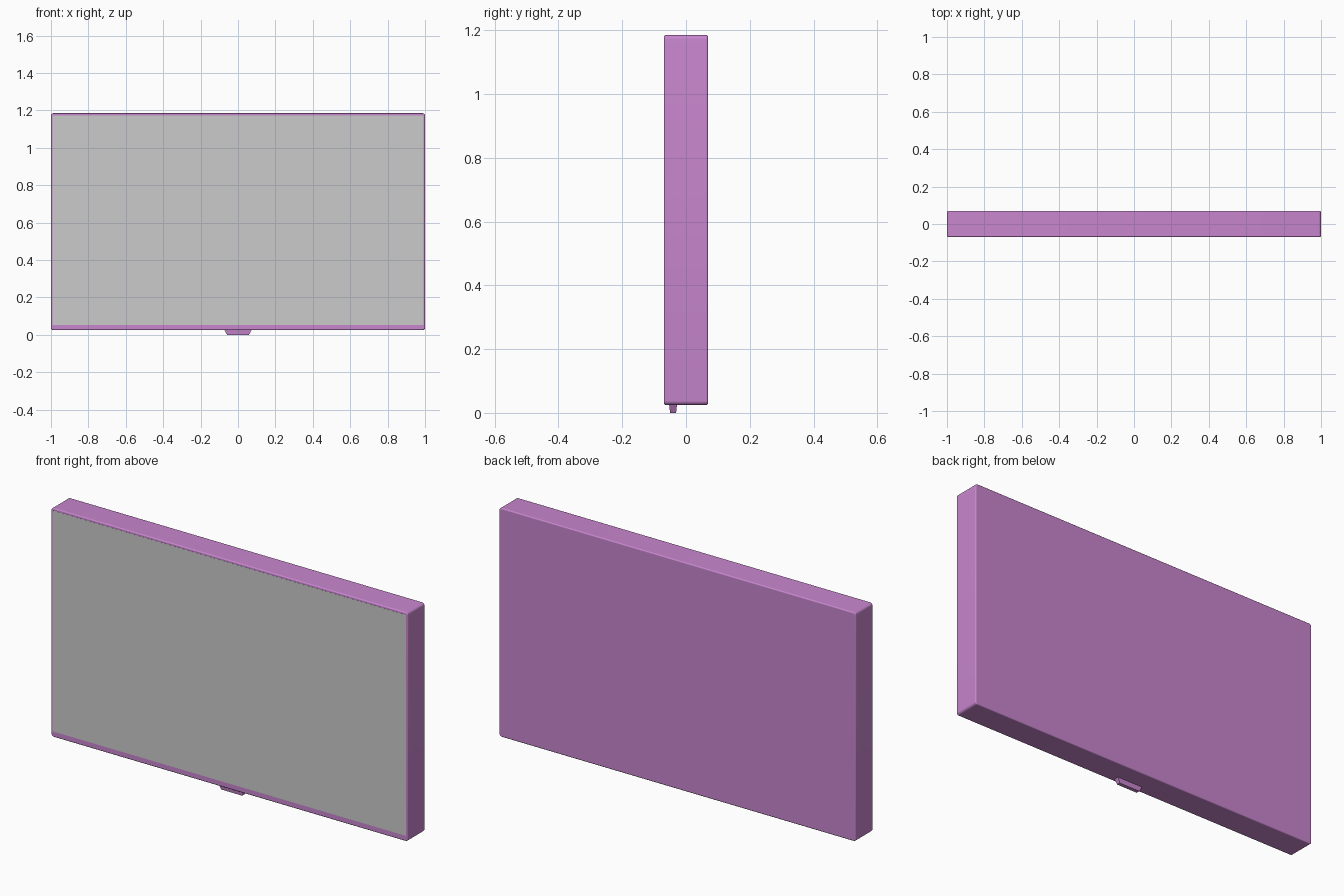
import bpy, bmesh
from mathutils import Matrix, Vector

if "Cube" in bpy.data.objects:
    bpy.data.objects.remove(bpy.data.objects["Cube"])


def material(name, color):
    m = bpy.data.materials.new(name)
    m.diffuse_color = color
    m.use_nodes = True
    m.node_tree.nodes["Principled BSDF"].inputs["Base Color"].default_value = m.diffuse_color
    return m


def box(name, x, y, z, mat=None, corner=0.0, rim=0.0, taper=None):
    """Box from (min, max) ranges; corner rounds the y-direction edges, rim softens
    front and back, taper scales the bottom face in x and y."""
    bm = bmesh.new()
    size = Vector((x[1] - x[0], y[1] - y[0], z[1] - z[0]))
    bmesh.ops.create_cube(bm, size=1, matrix=Matrix.Diagonal(size).to_4x4())
    if taper:
        for v in bm.verts:
            if v.co.z < 0:
                v.co.x *= taper[0]
                v.co.y *= taper[1]
    if corner:
        edges = [e for e in bm.edges
                 if abs(e.verts[0].co.y - e.verts[1].co.y) > size.y / 2]
        bmesh.ops.bevel(bm, geom=edges, offset=corner, segments=5,
                        profile=0.5, affect='EDGES')
    mesh = bpy.data.meshes.new(name)
    bm.to_mesh(mesh)
    bm.free()
    ob = bpy.data.objects.new(name, mesh)
    ob.location = (sum(x) / 2, sum(y) / 2, sum(z) / 2)
    bpy.context.collection.objects.link(ob)
    if mat:
        mesh.materials.append(mat)
    if rim:
        bev = ob.modifiers.new("rim", 'BEVEL')
        bev.width, bev.segments, bev.limit_method = rim, 3, 'ANGLE'
    bpy.ops.object.select_all(action='DESELECT')
    ob.select_set(True)
    bpy.context.view_layer.objects.active = ob
    if corner:
        bpy.ops.object.shade_smooth_by_angle()
    return ob


purple = material("purple casing", (0.58, 0.24, 0.62, 1))

# Casing with rounded corners
box("casing", (-1, 1), (-0.069, 0.069), (0.025, 1.185), purple, corner=0.013, rim=0.005)

# Grey display panel, almost flush with the front
box("screen", (-0.992, 0.992), (-0.0695, -0.06), (0.053, 1.173))

# Small tapered sensor tab under the bottom edge
box("sensor_tab", (-0.073, 0.073), (-0.053, -0.028), (0.0, 0.027), purple, taper=(0.8, 0.75))
